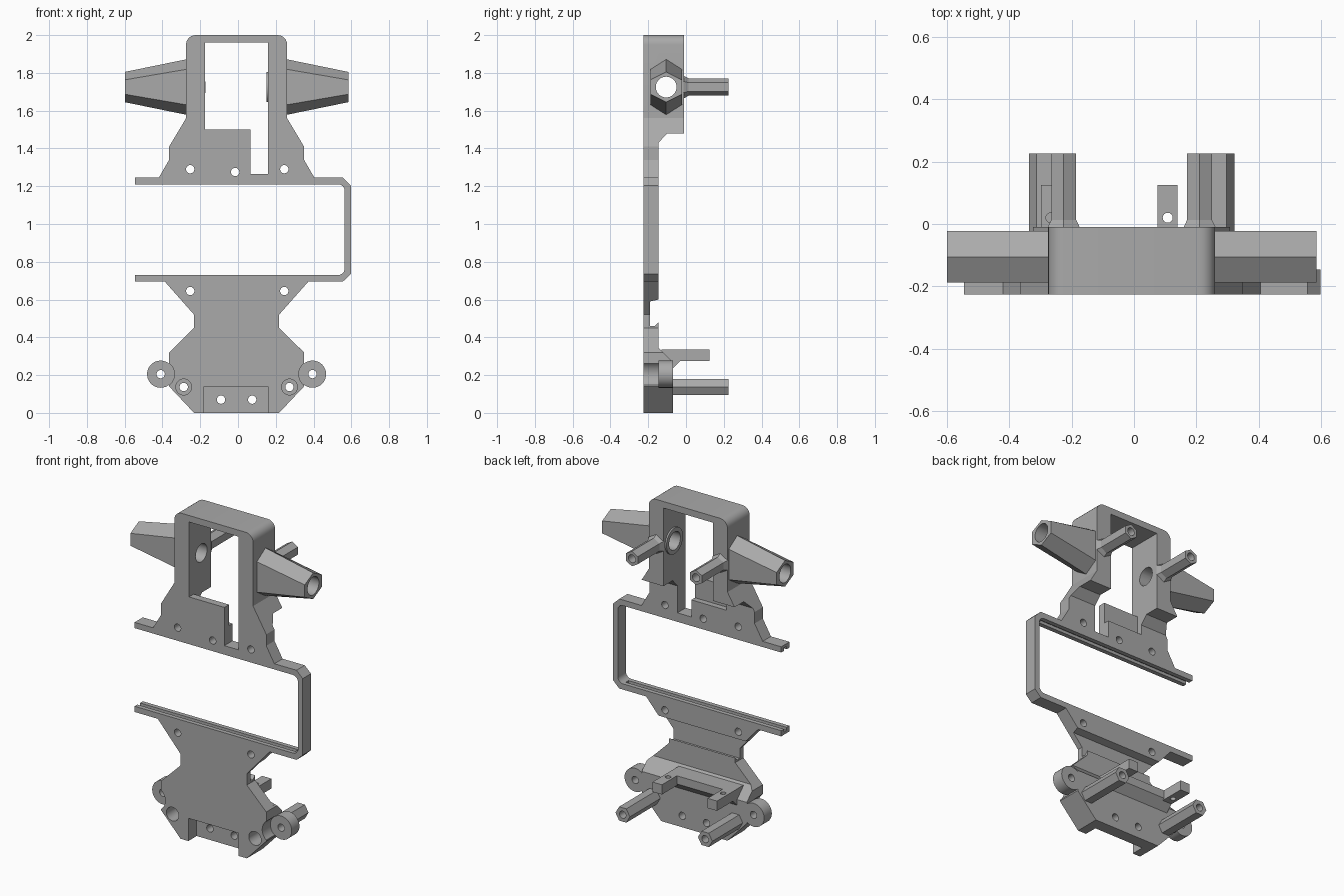
import bpy, bmesh, math
from mathutils import Vector, Matrix

if "Cube" in bpy.data.objects:
    bpy.data.objects.remove(bpy.data.objects["Cube"])

CX = -0.0075                       # symmetry plane
FRONT, BACK = -0.225, -0.145       # plate faces
grey = bpy.data.materials.new("plain grey")
grey.use_nodes = True
grey.diffuse_color = (0.4, 0.4, 0.4, 1)
grey.node_tree.nodes["Principled BSDF"].inputs["Base Color"].default_value = (0.4, 0.4, 0.4, 1)


def loft(name, a, b):
    """Solid between two matching rings of points."""
    bm = bmesh.new()
    ra = [bm.verts.new(p) for p in a]
    rb = [bm.verts.new(p) for p in b]
    bm.faces.new(ra)
    bm.faces.new(rb[::-1])
    for i in range(len(ra)):
        j = (i + 1) % len(ra)
        bm.faces.new((ra[i], rb[i], rb[j], ra[j]))
    bmesh.ops.recalc_face_normals(bm, faces=bm.faces)
    me = bpy.data.meshes.new(name)
    bm.to_mesh(me)
    bm.free()
    me.materials.append(grey)
    ob = bpy.data.objects.new(name, me)
    bpy.context.collection.objects.link(ob)
    return ob


def slab(name, xz, y0, y1):
    return loft(name, [(x, y0, z) for x, z in xz], [(x, y1, z) for x, z in xz])


def beam(name, yz, x0, x1):
    return loft(name, [(x0, y, z) for y, z in yz], [(x1, y, z) for y, z in yz])


def box(name, x0, x1, y0, y1, z0, z1):
    return slab(name, [(x0, z0), (x1, z0), (x1, z1), (x0, z1)], y0, y1)


def circle(r, u, v, n=32, turn=0.0):
    return [(u + r * math.cos(turn + math.tau * i / n),
             v + r * math.sin(turn + math.tau * i / n)) for i in range(n)]


def rod(name, x, z, r, y0, y1, n=32, turn=0.0):
    return slab(name, circle(r, x, z, n, turn), y0, y1)


def mirrored(half):
    """Full outline from a half outline measured off the symmetry plane."""
    return [(CX + x, z) for x, z in half] + [(CX - x, z) for x, z in half[::-1]]


def cut(ob, *cutters):
    for c in cutters:
        c.hide_render = True
        m = ob.modifiers.new("cut", 'BOOLEAN')
        m.operation, m.solver, m.object = 'DIFFERENCE', 'EXACT', c
    bpy.context.view_layer.update()
    me = bpy.data.meshes.new_from_object(ob.evaluated_get(bpy.context.evaluated_depsgraph_get()))
    ob.modifiers.clear()
    ob.data = me
    for c in cutters:
        bpy.data.objects.remove(c)
    return ob


def hole(x, z, r=0.022):
    return rod("cutter", x, z, r, -0.4, 0.4)


def bore():
    return beam("cutter", circle(0.055, -0.105, 1.725), -0.8, 0.8)


def window():
    return box("cutter", -0.175, 0.16, -0.4, 0.2, 1.5, 1.96)


def slot():
    return box("cutter", 0.065, 0.16, -0.4, 0.2, 1.265, 1.6)


# Upper plate with window, slot and screw holes
corner = [(0.2175 + 0.05 * math.sin(math.radians(a)), 1.95 + 0.05 * math.cos(math.radians(a)))
          for a in range(0, 91, 15)]
shoulder = [(0.2675, 1.56), (0.357, 1.41), (0.357, 1.34), (0.412, 1.245)]
upper_plate = slab("upper_plate", mirrored(corner + shoulder), FRONT, BACK)
cut(upper_plate, window(), slot(),
    box("cutter", -0.175, 0.1, -0.18, 0, 1.37, 1.6), bore(),
    hole(-0.253, 1.29), hole(0.245, 1.29), hole(-0.015, 1.275))

# Deep frame around the window, sloped off beneath its legs
deep_frame = slab("deep_frame", mirrored(corner + shoulder[:2]), BACK, -0.01)
cut(deep_frame, window(),
    box("cutter", -0.175, 0.16, -0.4, 0.2, 1.3, 1.6),
    beam("cutter", [(0.1, 1.48), (-0.1, 1.48), (-0.15, 1.425), (-0.15, 1.3), (0.1, 1.3)], -1, 1),
    bore())

# Tapered six-sided side arms
for side, label in ((1, "left"), (-1, "right")):
    def ring(x, waist, tip):
        yz = [(0, tip), (0.083, waist), (0.083, -waist), (0, -tip), (-0.083, -waist), (-0.083, waist)]
        return [(CX + side * x, -0.105 + y, 1.725 + z) for y, z in yz]
    cut(loft(label + "_arm", ring(0.26, 0.095, 0.148), ring(0.592, 0.038, 0.08)), bore())
inner_boss = cut(beam("inner_boss", circle(0.08, -0.105, 1.725), 0.15, 0.165), bore())

# Open loop of rails joined by the side bar
outline = [(-0.545, 1.245), (0.555, 1.245), (0.597, 1.205), (0.597, 0.735), (0.555, 0.695),
           (-0.545, 0.695), (-0.545, 0.73)]
for cz, start in ((0.765, -90), (1.175, 0)):
    outline += [(0.53 + 0.035 * math.cos(math.radians(start + a)),
                 cz + 0.035 * math.sin(math.radians(start + a))) for a in range(0, 91, 15)]
rails = slab("rail_loop", outline + [(-0.545, 1.21)], FRONT, BACK)
cut(rails, box("cutter", -0.7, 0.53, -0.198, -0.172, 1.19, 1.228),
    box("cutter", -0.7, 0.53, -0.198, -0.172, 0.712, 0.75))


def ear_cutter(s):
    return rod("cutter", CX + s * 0.402, 0.205, 0.073, -0.4, BACK)


def recess():
    return box("cutter", -0.18, 0.16, -0.4, BACK + 0.001, -0.1, 0.14)


def base_holes():
    return [hole(-0.09, 0.07), hole(0.075, 0.07)] + [
        rod("cutter", CX + s * 0.28, 0.137, 0.042, -0.4, -0.12) for s in (1, -1)]


# Lower plate with waist groove
base = [(0.357, 0.32), (0.357, 0.14), (0.225, 0)]
lower_plate = slab("lower_plate", mirrored(
    [(0.38, 0.695), (0.225, 0.52), (0.225, 0.45)] + base), FRONT, BACK)
cut(lower_plate, ear_cutter(1), ear_cutter(-1), recess(), *base_holes(),
    hole(-0.253, 0.645), hole(0.245, 0.645),
    beam("cutter", [(-0.1, 0.6), (BACK, 0.6), (-0.19, 0.59), (-0.19, 0.46),
                    (-0.165, 0.46), (BACK, 0.48), (-0.1, 0.48)], -1, 1))

# Thick lower block with sloped top
lower_block = slab("lower_block", mirrored([(0.332, 0.345)] + base), BACK, -0.07)
cut(lower_block, recess(), *base_holes(),
    *[hole(CX + s * 0.28, 0.137) for s in (1, -1)],
    beam("cutter", [(BACK, 0.345), (-0.05, 0.25), (0, 0.25), (0, 0.5), (BACK, 0.5)], -1, 1))

# Mounting ears and standoff posts
for s, label in ((1, "left"), (-1, "right")):
    x = CX + s * 0.402
    cut(rod(label + "_ear", x, 0.205, 0.072, BACK, -0.07), hole(x, 0.205))
    x = CX + s * 0.28
    cut(rod(label + "_lower_post", x, 0.137, 0.049, -0.075, 0.225, 6), hole(x, 0.137))
    x = CX + s * 0.2175
    post = rod(label + "_upper_post", x, 1.725, 0.046, -0.012, 0.225, 6, math.pi / 6)
    cut(post, rod("cutter", x, 1.725, 0.024, 0.0, 0.4))
    flare = [[(px, y, pz) for px, pz in circle(r, x, 1.725, 6, math.pi / 6)]
             for r, y in ((0.06, -0.012), (0.045, 0.015))]
    cut(loft(label + "_post_flare", *flare), rod("cutter", x, 1.725, 0.024, 0.0, 0.4))

# Rear bracket: cross ledge and two drilled prongs
beam("bracket_ledge", [(-0.13, 0.335), (-0.02, 0.335), (-0.02, 0.285), (-0.07, 0.235), (-0.13, 0.235)],
     -0.298, 0.14)
for x, label in ((0.108, "left"), (-0.266, "right")):
    prong = beam(label + "_prong", [(-0.1, 0.335), (0.125, 0.335), (0.125, 0.275),
                                    (-0.03, 0.275), (-0.07, 0.235), (-0.1, 0.235)], x - 0.032, x + 0.032)
    low = [(px, py, 0.2) for px, py in circle(0.016, x, 0.02, 24)]
    high = [(px, py, 0.4) for px, py in circle(0.016, x, 0.02, 24)]
    cut(prong, loft("cutter", low, high))

# Smooth the round walls, keep edges sharp
bpy.ops.object.select_all(action='DESELECT')
for ob in bpy.context.collection.objects:
    if ob.type == 'MESH' and grey.name in ob.data.materials:
        ob.select_set(True)
        bpy.context.view_layer.objects.active = ob
bpy.ops.object.shade_smooth_by_angle(angle=math.radians(25))
